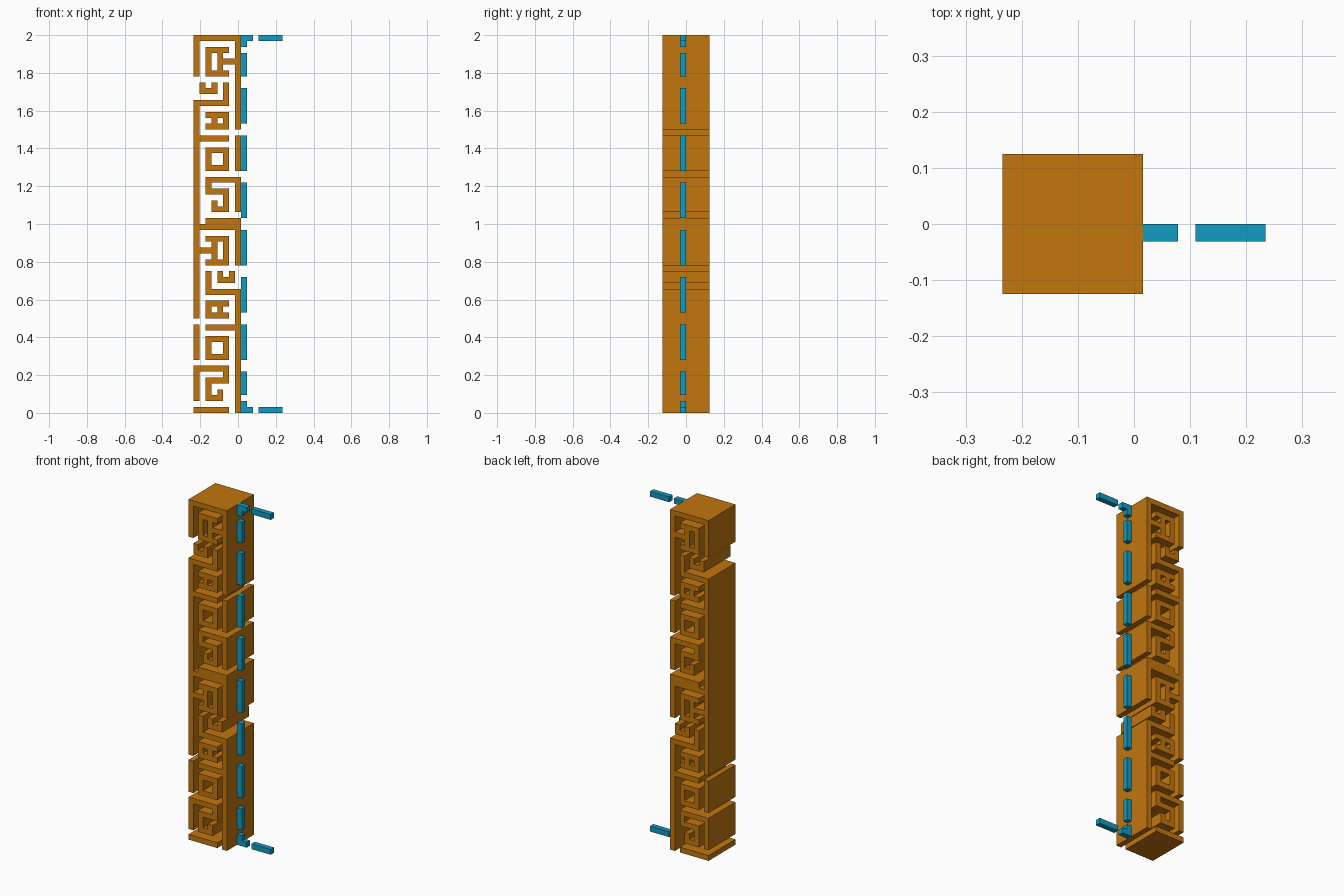
import bpy, bmesh

cube = bpy.data.objects.get("Cube")
if cube:
    bpy.data.objects.remove(cube, do_unlink=True)

U = 1 / 32            # stroke width of the fretwork
X0 = -0.2344          # left edge of the column
DEPTH = 0.25


def material(name, rgb):
    m = bpy.data.materials.new(name)
    m.use_nodes = True
    m.diffuse_color = (*rgb, 1)
    bsdf = next(n for n in m.node_tree.nodes if n.type == 'BSDF_PRINCIPLED')
    bsdf.inputs["Base Color"].default_value = (*rgb, 1)
    return m


orange = material("amber_orange", (0.54, 0.18, 0.004))
blue = material("cyan_blue", (0.005, 0.33, 0.54))


def extrude_cells(name, cells, y0, y1, mat):
    """Turn a set of (column, row) cells into one solid running from y0 to y1."""
    bm = bmesh.new()
    verts = {}

    def vert(c, r):
        if (c, r) not in verts:
            verts[c, r] = bm.verts.new((X0 + c * U, y0, 2 - r * U))
        return verts[c, r]

    for c, r in sorted(cells):
        bm.faces.new([vert(c, r + 1), vert(c + 1, r + 1), vert(c + 1, r), vert(c, r)])
    ext = bmesh.ops.extrude_face_region(bm, geom=bm.faces[:], use_keep_orig=True)
    moved = [g for g in ext["geom"] if isinstance(g, bmesh.types.BMVert)]
    bmesh.ops.translate(bm, verts=moved, vec=(0, y1 - y0, 0))
    bmesh.ops.recalc_face_normals(bm, faces=bm.faces[:])
    bmesh.ops.dissolve_limit(bm, angle_limit=0.01, verts=bm.verts[:], edges=bm.edges[:])
    me = bpy.data.meshes.new(name)
    bm.to_mesh(me)
    bm.free()
    me.materials.append(mat)
    ob = bpy.data.objects.new(name, me)
    bpy.context.collection.objects.link(ob)
    return ob


# Strokes of one half: (first column, first row, last column, last row)
PARTS = {
    "frame": [(0, 0, 7, 0), (0, 0, 0, 6), (7, 0, 7, 15), (5, 4, 6, 4),
              (2, 2, 5, 2), (2, 6, 5, 6), (2, 2, 2, 6), (4, 2, 4, 6)],
    "cup": [(1, 8, 1, 9), (1, 9, 3, 9), (3, 8, 3, 9)],
    "rail": [(0, 11, 0, 31), (0, 11, 5, 11), (5, 8, 5, 11), (0, 17, 5, 17)],
    "eyelet": [(2, 13, 5, 13), (3, 14, 3, 14), (5, 14, 5, 14), (2, 15, 5, 15)],
    "post": [(7, 17, 7, 22)],
    "ring": [(2, 19, 5, 19), (2, 22, 5, 22), (2, 19, 2, 22), (5, 19, 5, 22)],
    "hook": [(2, 24, 7, 24), (7, 24, 7, 29), (2, 24, 2, 26), (2, 26, 5, 26),
             (5, 26, 5, 29), (3, 29, 5, 29), (3, 28, 3, 28)],
    "foot_bar": [(2, 31, 7, 31)],
}


def cells_of(strokes, lower):
    cells = {(c, r) for c0, r0, c1, r1 in strokes
             for c in range(c0, c1 + 1) for r in range(r0, r1 + 1)}
    return {(7 - c, r + 32) for c, r in cells} if lower else cells


# The lower half is the upper half mirrored left to right
solids = {}
for lower, prefix in ((False, "upper_"), (True, "lower_")):
    for part, strokes in PARTS.items():
        solids[prefix + part] = cells_of(strokes, lower)

# The parts meeting at mid height form one continuous piece
solids["lower_frame"] |= solids.pop("upper_rail") | solids.pop("upper_foot_bar")

for name, cells in solids.items():
    extrude_cells(name, cells, -DEPTH / 2, DEPTH / 2, orange)

# Dashed bracket on the side: corner pieces, arms and upright dashes
for name, row, inner in (("top", 0, 1), ("bottom", 63, 62)):
    extrude_cells(name + "_bracket_corner", {(8, row), (9, row), (8, inner)}, -U, 0, blue)
    extrude_cells(name + "_bracket_arm", {(c, row) for c in range(11, 15)}, -U, 0, blue)

spans = [(3, 7)] + [(9 + 8 * i, 15 + 8 * i) for i in range(6)] + [(57, 61)]
for i, (r0, r1) in enumerate(spans):
    extrude_cells(f"bracket_dash_{i + 1}", {(8, r) for r in range(r0, r1)}, -U, 0, blue)
